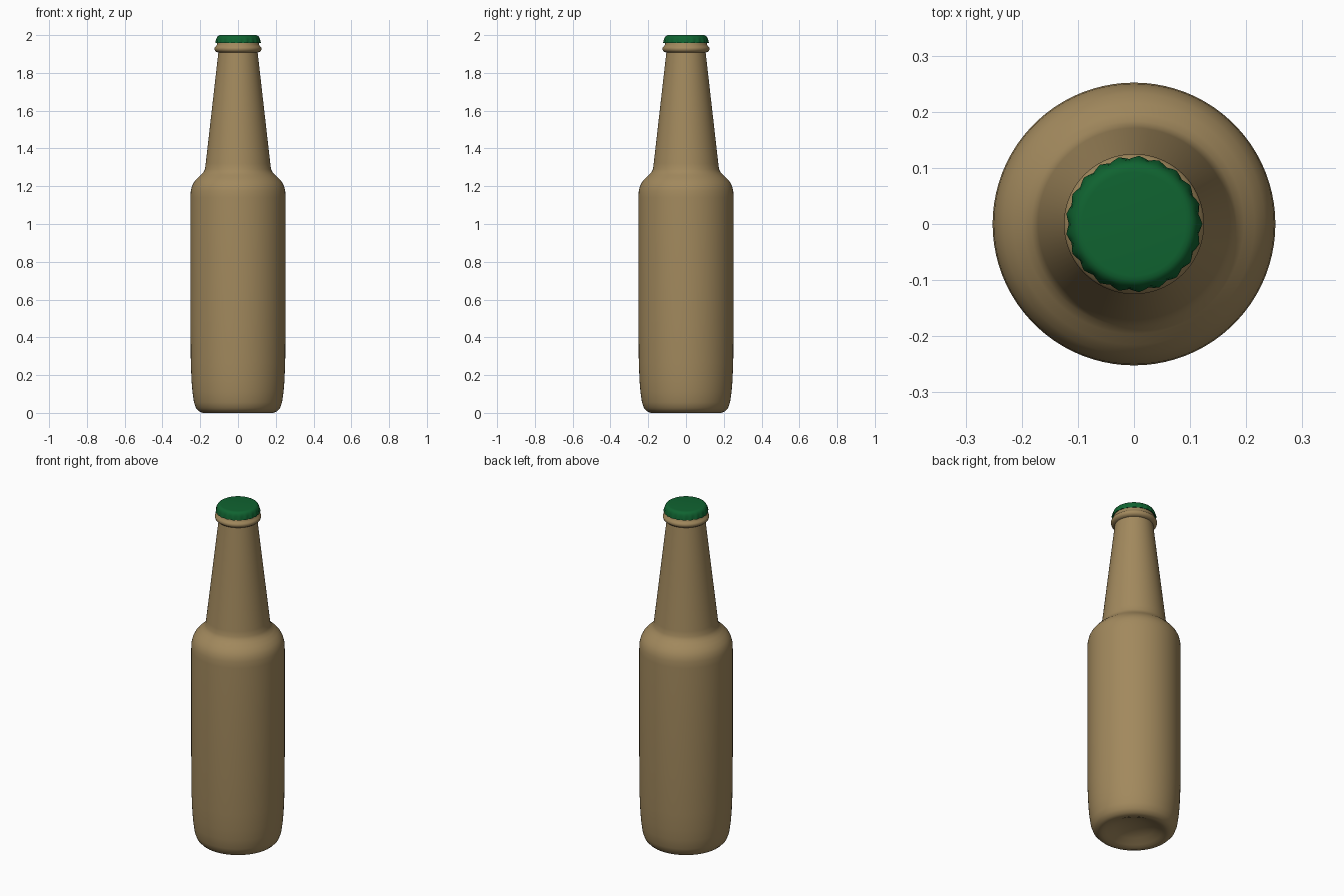
import bpy
import bmesh
from math import cos, sin, pi, radians

SEGMENTS = 84
CRIMPS = 21

default = bpy.data.objects.get("Cube")
if default:
    bpy.data.objects.remove(default, do_unlink=True)


def make_material(name, rgb, roughness):
    mat = bpy.data.materials.new(name)
    mat.use_nodes = True
    colour = (*rgb, 1.0)
    mat.diffuse_color = colour
    shader = mat.node_tree.nodes["Principled BSDF"]
    shader.inputs["Base Color"].default_value = colour
    shader.inputs["Roughness"].default_value = roughness
    return mat


def lathe(name, profile, mat, sharp, crimp=None):
    """Spin (radius, z) points about z; crimp(z) gives the flute depth."""
    bm = bmesh.new()
    rings = []
    for r, z in profile:
        if r == 0:
            rings.append([bm.verts.new((0, 0, z))] * SEGMENTS)
            continue
        ring = []
        for i in range(SEGMENTS):
            a = 2 * pi * i / SEGMENTS
            rr = r + (crimp(z) * cos(CRIMPS * a) if crimp else 0)
            ring.append(bm.verts.new((rr * cos(a), rr * sin(a), z)))
        rings.append(ring)
    for low, high in zip(rings, rings[1:]):
        for i in range(SEGMENTS):
            j = (i + 1) % SEGMENTS
            corners = dict.fromkeys((low[i], low[j], high[j], high[i]))
            bm.faces.new(list(corners))
    bmesh.ops.recalc_face_normals(bm, faces=bm.faces)
    mesh = bpy.data.meshes.new(name)
    bm.to_mesh(mesh)
    bm.free()
    mesh.materials.append(mat)
    obj = bpy.data.objects.new(name, mesh)
    bpy.context.collection.objects.link(obj)
    bpy.ops.object.select_all(action="DESELECT")
    obj.select_set(True)
    bpy.context.view_layer.objects.active = obj
    bpy.ops.object.shade_smooth_by_angle(angle=radians(sharp))
    return obj


tan_glass = make_material("tan glass", (0.36, 0.25, 0.11), 0.5)
green_metal = make_material("green cap metal", (0.005, 0.125, 0.03), 0.5)

# Bottle: domed underside, body, shoulder, neck, collar and lip
bottle_profile = [
    (0, 0.05), (0.06, 0.045), (0.11, 0.03), (0.15, 0.01),
    (0.17, 0.002), (0.185, 0), (0.205, 0.007), (0.222, 0.025),
    (0.233, 0.055), (0.241, 0.11), (0.246, 0.17), (0.25, 0.27),
    (0.252, 0.5), (0.252, 1.14), (0.25, 1.175), (0.244, 1.2),
    (0.233, 1.222), (0.215, 1.243), (0.196, 1.26), (0.183, 1.274),
    (0.175, 1.29), (0.171, 1.32), (0.104, 1.908),
    (0.113, 1.91), (0.122, 1.918), (0.125, 1.928), (0.122, 1.937),
    (0.115, 1.943), (0.111, 1.95), (0.109, 1.965), (0.1, 1.985), (0, 1.985),
]
lathe("bottle", bottle_profile, tan_glass, 40)

# Cap: fluted skirt fading into a rounded top, with a closed underside
cap_profile = [
    (0, 1.962), (0.112, 1.962), (0.119, 1.957), (0.1175, 1.968), (0.115, 1.98),
    (0.112, 1.988), (0.107, 1.995), (0.1, 1.999), (0.092, 2.0), (0, 2.0),
]
lathe("bottle_cap", cap_profile, green_metal, 50,
      lambda z: 0.0028 * min(1, max(0, (1.993 - z) / 0.03)))
